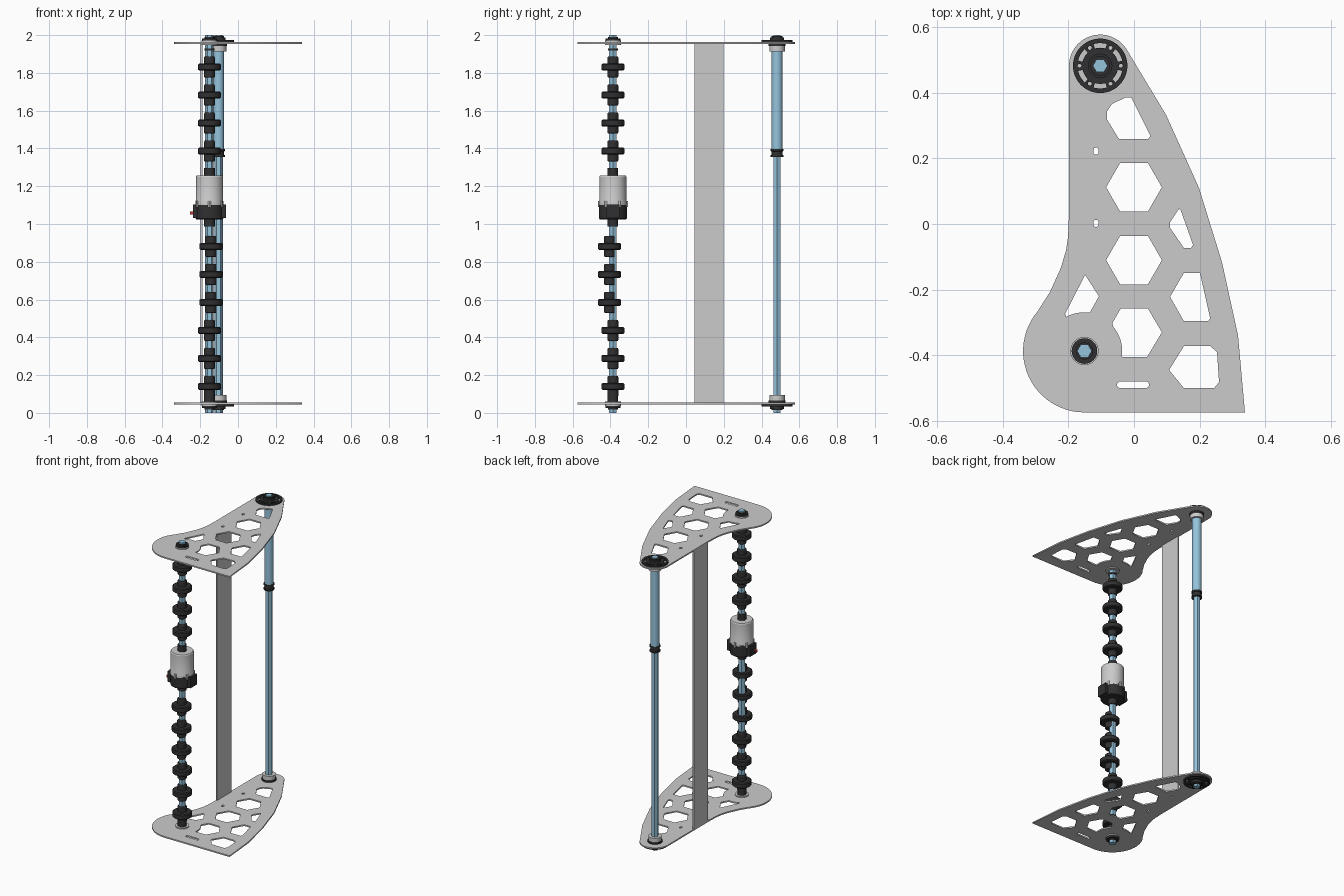
import bpy, bmesh
from math import pi, cos, sin, radians

if "Cube" in bpy.data.objects:
    bpy.data.objects.remove(bpy.data.objects["Cube"])


def material(name, col):
    m = bpy.data.materials.new(name)
    m.diffuse_color = (*col, 1)
    m.use_nodes = True
    m.node_tree.nodes["Principled BSDF"].inputs["Base Color"].default_value = m.diffuse_color
    return m


DARK = material("black_plastic", (0.03, 0.03, 0.032))
BLUE = material("blue_metal", (0.30, 0.55, 0.72))
RED = material("red_terminal", (0.6, 0.05, 0.03))
SHAFT = (-0.151, -0.387)
ROLLER = (-0.103, 0.482)


def arc(c, r, a0, a1, n):
    return [(c[0] + r * cos(radians(a0 + (a1 - a0) * i / n)),
             c[1] + r * sin(radians(a0 + (a1 - a0) * i / n))) for i in range(n + 1)]


def circle(c, r, n=32):
    return arc(c, r, 0, 360, n)[:-1]


def smooth(ob):
    bpy.ops.object.select_all(action='DESELECT')
    bpy.context.view_layer.objects.active = ob
    ob.select_set(True)
    bpy.ops.object.shade_smooth_by_angle(angle=radians(30))


def lathe(name, profile, c, mat=None, sides=32, smooth_it=True):
    """Closed solid of revolution from (radius, z) pairs, bottom to top."""
    bm = bmesh.new()
    rings = [[bm.verts.new((x, y, z)) for x, y in circle(c, r, sides)] for r, z in profile]
    for a, b in zip(rings, rings[1:]):
        for i in range(sides):
            j = (i + 1) % sides
            bm.faces.new((a[i], a[j], b[j], b[i]))
    bm.faces.new(rings[0][::-1])
    bm.faces.new(rings[-1])
    me = bpy.data.meshes.new(name)
    bm.to_mesh(me)
    bm.free()
    ob = bpy.data.objects.new(name, me)
    bpy.context.collection.objects.link(ob)
    if mat:
        me.materials.append(mat)
    if smooth_it:
        smooth(ob)
    return ob


def cyl(name, c, r, z0, z1, mat=None, sides=32):
    return lathe(name, [(r, z0), (r, z1)], c, mat, sides, sides > 8)


def box(name, lo, hi, mat=None):
    bpy.ops.mesh.primitive_cube_add(size=1, location=[(a + b) / 2 for a, b in zip(lo, hi)])
    ob = bpy.context.object
    ob.name = name
    ob.scale = [b - a for a, b in zip(lo, hi)]
    if mat:
        ob.data.materials.append(mat)


def sheet(name, loops, z0, z1, mat=None):
    """Flat plate with holes: first loop is the outline, others are cut out."""
    cu = bpy.data.curves.new(name, 'CURVE')
    cu.dimensions = '2D'
    cu.fill_mode = 'BOTH'
    cu.extrude = (z1 - z0) / 2
    for pts in loops:
        s = cu.splines.new('POLY')
        s.points.add(len(pts) - 1)
        for p, (x, y) in zip(s.points, pts):
            p.co = (x, y, 0, 1)
        s.use_cyclic_u = True
    ob = bpy.data.objects.new(name, cu)
    ob.location.z = (z0 + z1) / 2
    bpy.context.collection.objects.link(ob)
    if mat:
        cu.materials.append(mat)
    bpy.ops.object.select_all(action='DESELECT')
    bpy.context.view_layer.objects.active = ob
    ob.select_set(True)
    bpy.ops.object.convert(target='MESH')


# side plates with hexagon lightening holes
outline = arc(SHAFT, 0.187, 270, 140, 24)
outline += [(-.256, -.207), (-.223, -.134), (-.207, -.08), (-.201, -.04), (-.198, .03)]
outline += arc(ROLLER, 0.095, 180, 28, 24)
outline += [(.098, .332), (.198, .11), (.268, -.116), (.317, -.34), (.338, -.574)]
holes = [circle((0, .112), .085, 6), circle((0, -.11), .085, 6)]
holes.append([(-.04, -.257), (.042, -.257), (.085, -.33), (.04, -.405), (-.037, -.405)]
             + arc(SHAFT, .115, 5, 40, 6) + [(-.066, -.302)])
holes.append([(-.024, .386), (-.009, .386), (.05, .268), (.043, .259), (-.046, .259),
              (-.083, .32), (-.083, .342), (-.067, .366)])
holes.append([(.137, .046), (.143, .04), (.18, -.064), (.174, -.073), (.152, -.073),
              (.11, -.012), (.11, .006)])
holes.append([(.152, -.149), (.201, -.149), (.232, -.287), (.226, -.296), (.152, -.296), (.11, -.222)])
holes.append([(.152, -.372), (.232, -.372), (.253, -.39), (.259, -.482), (.244, -.5),
              (.152, -.5), (.107, -.445)])
holes.append([(-.149, -.155), (-.107, -.22)] + arc(SHAFT, .118, 82, 118, 6) + [(-.21, -.274)])
holes.append(arc((.036, -.49), .01, -90, 90, 8) + arc((-.042, -.49), .01, 90, 270, 8))
for y in (.222, .002):
    holes.append(arc((-.116, y + .003), .008, 0, 180, 8) + arc((-.116, y - .003), .008, 180, 360, 8))
for name, z in (("bottom_plate", .045), ("top_plate", 1.954)):
    sheet(name, [outline] + holes, z, z + .009)

# long strip joining the plates
box("cross_panel", (-.198, .045, .05), (-.189, .199, 1.957))

# hexagonal shafts
cyl("wheel_shaft", SHAFT, .0225, 0, 2, BLUE, 6)
cyl("roller_shaft", ROLLER, .0225, 0, 2, BLUE, 6)

# wheels with long hubs; three of them sit slightly off the shaft
for i in range(12):
    if i in (6, 7):
        continue
    z = .14 + .1483 * i if i < 6 else 1.386 + .1483 * (i - 8)
    c = (SHAFT[0] + .008, SHAFT[1] - .018) if i in (3, 4, 5) else SHAFT
    lathe(f"wheel_{i + 1}", [(r, z + h) for r, h in (
        (.025, -.056), (.029, -.05), (.029, -.018), (.055, -.018), (.061, -.013),
        (.061, .013), (.055, .018), (.029, .018), (.029, .05), (.025, .056))], c, DARK)
cyl("bottom_spacer", SHAFT, .028, .054, .09, DARK)
cyl("top_spacer", SHAFT, .026, 1.918, 1.928, DARK)

# motor in the middle of the wheel shaft
lathe("motor_can", [(.074, 1.10), (.074, 1.12), (.072, 1.125), (.072, 1.25), (.068, 1.256)], SHAFT)
lathe("motor_base", [(.07, 1.025), (.074, 1.03), (.074, 1.107)], SHAFT, DARK)
for s in (-1, 1):
    x = SHAFT[0] + s * .07
    box("motor_lug", (x - .017, SHAFT[1] - .035, 1.032), (x + .017, SHAFT[1] + .035, 1.104), DARK)
for k in range(6):
    p = arc(SHAFT, .072, 30 + 60 * k, 0, 1)[0]
    cyl("motor_clip", p, .008, 1.09, 1.122, None, 12)
for dy, m in ((-.014, RED), (.014, DARK)):
    y = SHAFT[1] + dy
    box("motor_terminal", (-.255, y - .007, 1.05), (-.225, y + .007, 1.066), m)
cyl("motor_upper_hub", SHAFT, .028, 1.256, 1.297, DARK)
cyl("motor_lower_hub", SHAFT, .028, .988, 1.026, DARK)

# bearings of the wheel shaft, outside and inside each plate
for name, z, s in (("bottom", .045, -1), ("top", 1.963, 1)):
    def span(a, b):
        return sorted((z + s * a, z + s * b))
    cyl(name + "_shaft_bearing", SHAFT, .043, *span(-.016, .008))
    cyl(name + "_shaft_cap", SHAFT, .039, *span(.008, .02), DARK)
    cyl(name + "_shaft_collar", SHAFT, .026, *span(.02, .027), DARK)
    # slotted flange and bearing of the roller shaft
    slots = []
    for k in range(6):
        a = 60 * k + 30
        slots.append(arc(ROLLER, .069, a - 17, a + 17, 8) + arc(ROLLER, .055, a + 17, a - 17, 8))
        slots.append(circle(arc(ROLLER, .063, 60 * k, 0, 1)[0], .006, 10))
    sheet(name + "_roller_flange", [circle(ROLLER, .083, 48)] + slots, *span(.0, .01), DARK)
    cyl(name + "_roller_cap", ROLLER, .037, *span(.01, .025), DARK)
    cyl(name + "_roller_collar", ROLLER, .03, *span(.025, .031), DARK)
    cyl(name + "_roller_inner_ring", ROLLER, .046, *span(-.02, -.009), DARK)
    cyl(name + "_roller_bearing", ROLLER, .041, *span(-.049, -.02))

# roller tube on the upper part of its shaft, with a grooved end collar
cyl("roller_tube", ROLLER, .029, 1.39, 1.916, BLUE)
lathe("roller_collar", [(.034, 1.355), (.034, 1.364), (.029, 1.366), (.029, 1.384),
                        (.034, 1.386), (.034, 1.397)], ROLLER, DARK)
